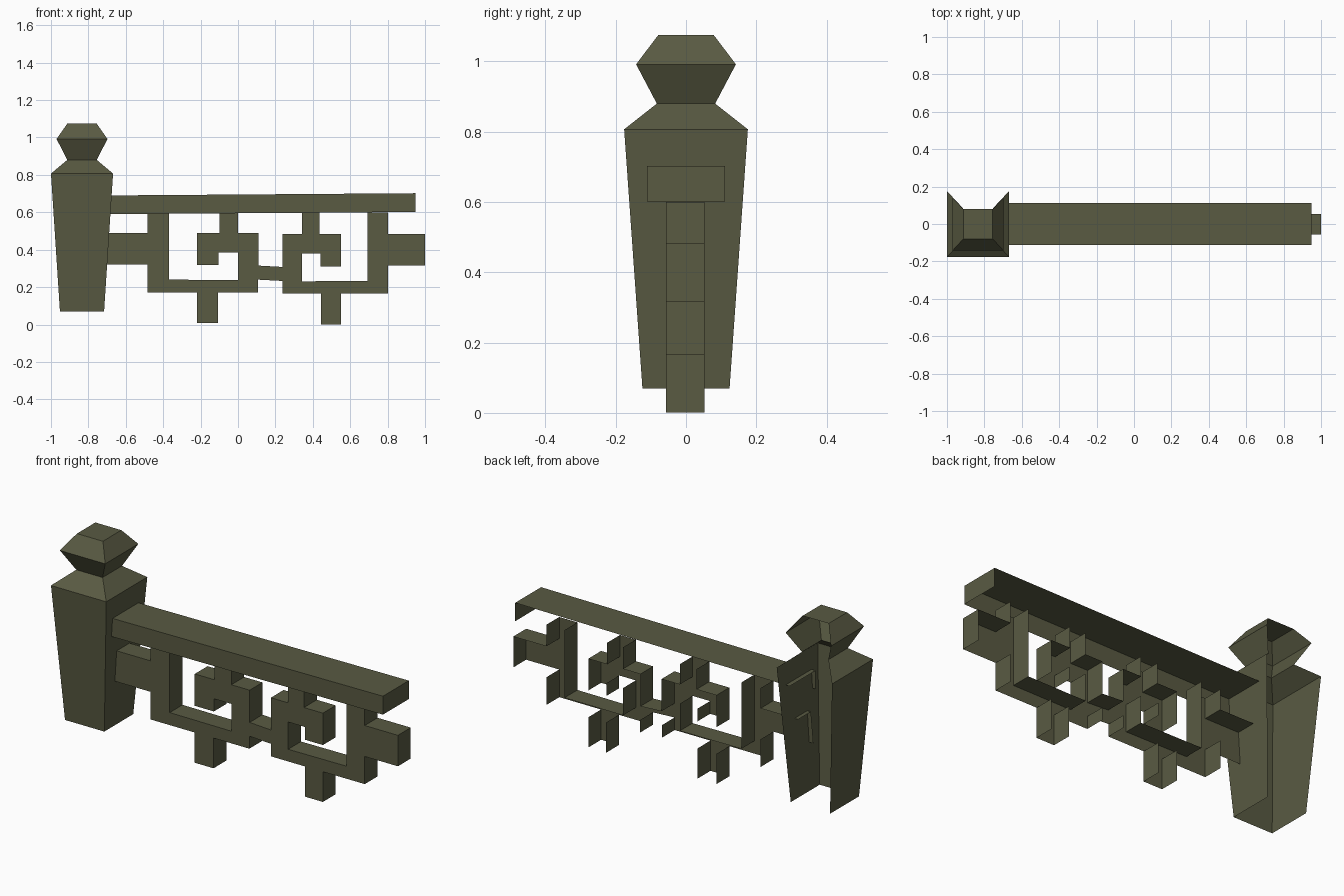
import bpy

if "Cube" in bpy.data.objects:
    bpy.data.objects.remove(bpy.data.objects["Cube"])

stone = bpy.data.materials.new("olive_stone")
stone.diffuse_color = (0.1, 0.103, 0.055, 1)
stone.use_nodes = True
stone.node_tree.nodes["Principled BSDF"].inputs["Base Color"].default_value = stone.diffuse_color


def make(name, verts, faces):
    mesh = bpy.data.meshes.new(name)
    mesh.from_pydata(verts, [], faces)
    mesh.materials.append(stone)
    mesh.update()
    obj = bpy.data.objects.new(name, mesh)
    bpy.context.collection.objects.link(obj)
    return obj


# Post: stacked rectangular rings, open at the back and underneath
def post(name, cx, levels):
    verts, faces = [], []
    for z, hx, hy in levels:
        verts += [(cx - hx, hy, z), (cx - hx, -hy, z), (cx + hx, -hy, z), (cx + hx, hy, z)]
    for k in range(0, 4 * (len(levels) - 1), 4):
        faces += [(k + i, k + i + 1, k + i + 5, k + i + 4) for i in range(3)]
    n = len(verts)
    faces.append((n - 4, n - 3, n - 2, n - 1))
    make(name, verts, faces)


post("end_post", -0.834, [(0.07, 0.118, 0.124), (0.807, 0.166, 0.176), (0.88, 0.079, 0.083),
                          (0.992, 0.136, 0.142), (1.075, 0.078, 0.079)])

# Handrail: front, top and right end only, rising slightly to the right
xl, xr, yf, yb = -0.70, 0.948, -0.111, 0.111
make("handrail",
     [(xl, yf, 0.59), (xr, yf, 0.602), (xr, yf, 0.702), (xl, yf, 0.69),
      (xr, yb, 0.602), (xr, yb, 0.702), (xl, yb, 0.69)],
     [(0, 1, 2, 3), (3, 2, 5, 6), (1, 4, 5, 2)])

TOP = 0.6


# Left half of the lattice outline, upper edge then lower edge, left to right
def half(stub_top, stub_low):
    upper = [(stub_top, .49), (-.485, .49), (-.485, TOP), (-.37, TOP), (-.37, .24), (0, .238),
             (0, .386), (-.105, .386), (-.105, .317), (-.22, .317), (-.22, .49), (-.1, .49),
             (-.1, TOP), (0, TOP), (0, .49), (.11, .49), (.11, .315)]
    lower = [(stub_low, .322), (-.485, .322), (-.485, .172), (-.22, .172), (-.22, .008),
             (-.107, .008), (-.107, .172), (.108, .172), (.108, .24)]
    return upper, lower


# The right half is the mirrored left half, slightly narrower
def mirrored(pts):
    return [(0.237 + (0.11 - x) * 0.948, z if z == TOP else z - 0.007) for x, z in reversed(pts)]


up_l, low_l = half(-0.71, -0.725)
up_r, low_r = half(-0.695, -0.695)
outline = low_l + mirrored(low_r) + list(reversed(up_l + mirrored(up_r)))

# Lattice: front face plus upward and sideways returns, open behind and below
n = len(outline)
verts = [(x, -0.057, z) for x, z in outline] + [(x, 0.053, z) for x, z in outline]
faces = [tuple(range(n))]
for i in range(n):
    j = (i + 1) % n
    (x0, z0), (x1, z1) = outline[i], outline[j]
    horizontal = abs(x1 - x0) > abs(z1 - z0)
    downward = horizontal and x1 > x0
    under_rail = horizontal and z0 == z1 == TOP
    in_post = not horizontal and x0 < -0.69
    if not (downward or under_rail or in_post):
        faces.append((i, i + n, j + n, j))
make("fret_lattice", verts, faces)
